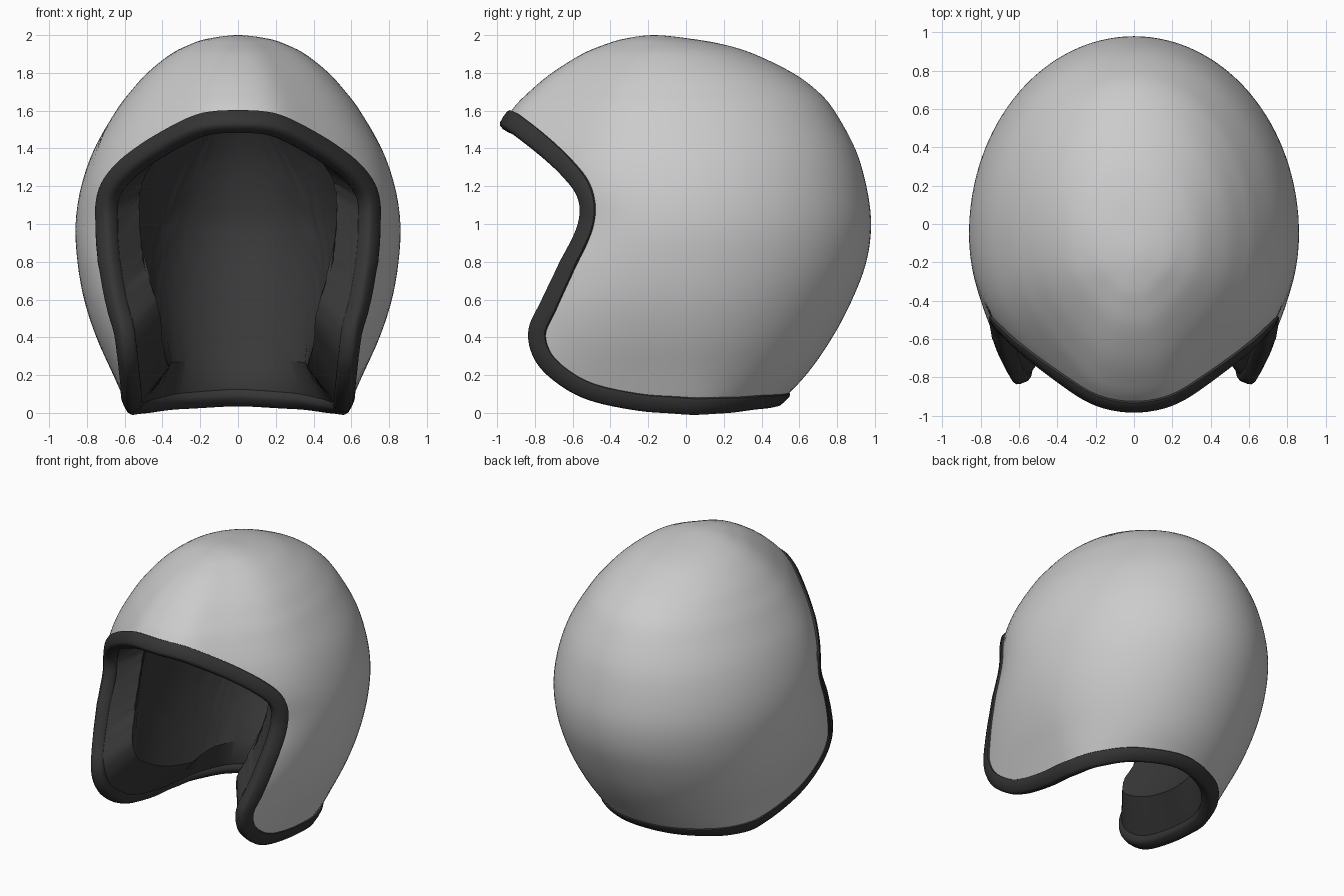
import bpy, math
from mathutils import Vector
from mathutils.bvhtree import BVHTree

if "Cube" in bpy.data.objects:
    bpy.data.objects.remove(bpy.data.objects["Cube"])

CENTRE = Vector((0, 0, 1))
POLE = Vector((0, 0.6, 0.8))


def catmull(p, t):
    a, b, c, d = p
    return 0.5 * (2 * b + (c - a) * t + (2 * a - 5 * b + 4 * c - d) * t * t
                  + (3 * b - a - 3 * c + d) * t ** 3)


# Full head form: height, half width, front y, back y, y of widest point
ROWS = [
    (2.00, 0.00, -0.17, -0.17, -0.17), (1.98, 0.165, -0.33, 0.03, -0.15),
    (1.95, 0.255, -0.43, 0.20, -0.115), (1.90, 0.355, -0.55, 0.36, -0.095),
    (1.80, 0.48, -0.71, 0.565, -0.075), (1.70, 0.57, -0.83, 0.70, -0.065),
    (1.60, 0.645, -0.925, 0.785, -0.06), (1.40, 0.76, -1.05, 0.895, -0.05),
    (1.20, 0.83, -1.09, 0.955, -0.05), (1.00, 0.86, -1.00, 0.98, -0.05),
    (0.80, 0.85, -1.08, 0.955, -0.05), (0.60, 0.815, -1.23, 0.88, -0.05),
    (0.40, 0.75, -1.40, 0.775, -0.05), (0.20, 0.66, -1.60, 0.635, -0.05),
    (0.00, 0.57, -1.75, 0.44, -0.05), (-0.20, 0.47, -1.80, 0.22, -0.05)]


def head_form(steps=12, n=240):
    z, w, f, b, c = ROWS[1]
    rows = [(z, -w, b, f, c)] + ROWS + [tuple(2 * p - q for p, q in zip(ROWS[-1], ROWS[-2]))]
    verts, faces = [], []
    for i in range(1, len(rows) - 2):
        for s in range(steps):
            z, w, f, b, c = (catmull(q, s / steps) for q in zip(*rows[i - 1:i + 3]))
            flank = 1.15 * min(1, max(0, (z - 0.8) / 0.4))   # flatter sides of the brow
            for k in range(n):
                a = 2 * math.pi * k / n
                sy, cx = math.sin(a), math.cos(a)
                x = w * cx * (1 - flank * max(0, -sy) ** 4 * cx * cx)
                verts.append(Vector((x, c + sy * ((b - c) if sy > 0 else (c - f)), z)))
    for r in range(len(verts) // n - 1):
        for k in range(n):
            k2 = (k + 1) % n
            faces.append((r * n + k, r * n + k2, (r + 1) * n + k2, (r + 1) * n + k))
    return BVHTree.FromPolygons(verts, faces)


FORM = head_form()


def hit(direction):
    p, nrm, _, _ = FORM.ray_cast(CENTRE, direction)
    return p, (nrm if nrm.dot(direction) > 0 else -nrm)


# Opening edge, right half from brow to nape, then mirrored and smoothed
HALF = [(0, -.985, 1.52), (.22, -.925, 1.49), (.43, -.785, 1.38), (.595, -.66, 1.26),
        (.68, -.57, 1.14), (.69, -.57, 1.0), (.67, -.66, .8), (.645, -.76, .6),
        (.615, -.835, .44), (.6, -.80, .28), (.59, -.69, .16), (.58, -.52, .065),
        (.575, -.25, .005), (.565, 0, -.012), (.485, .2, .006), (.3, .385, .027), (0, .475, .042)]
ctrl = [Vector(p) for p in HALF]
ctrl += [Vector((-p.x, p.y, p.z)) for p in ctrl[-2:0:-1]]
m = len(ctrl)
edge = []
for i in range(m):
    quad = [ctrl[(i + j) % m] for j in (-1, 0, 1, 2)]
    edge += [hit((catmull(quad, s / 6) - CENTRE).normalized()) for s in range(6)]
N = len(edge)


def on_form(i, back=None, frac=None):
    """Point and normal on the head form, a distance back from the edge or a fraction from the pole."""
    v = edge[i][0] - CENTRE
    d = v.normalized()
    full = POLE.angle(d)
    side = (d - POLE * d.dot(POLE)).normalized()
    a = full - back / v.length if frac is None else full * frac
    return hit(POLE * math.cos(a) + side * math.sin(a))


def grid(name, rows, mat=None, cap=None, closed=False, angle=40):
    verts = [p for r in rows for p in r]
    faces = []
    for r in range(len(rows) if closed else len(rows) - 1):
        r2 = (r + 1) % len(rows)
        for k in range(N):
            k2 = (k + 1) % N
            faces.append((r * N + k, r * N + k2, r2 * N + k2, r2 * N + k))
    if cap:
        verts.append(cap)
        last = (len(rows) - 1) * N
        faces += [(last + k, last + (k + 1) % N, len(verts) - 1) for k in range(N)]
    me = bpy.data.meshes.new(name)
    me.from_pydata(verts, [], faces)
    ob = bpy.data.objects.new(name, me)
    bpy.context.collection.objects.link(ob)
    if mat:
        me.materials.append(mat)
    bpy.ops.object.select_all(action='DESELECT')
    ob.select_set(True)
    bpy.context.view_layer.objects.active = ob
    bpy.ops.object.mode_set(mode='EDIT')
    bpy.ops.mesh.select_all(action='SELECT')
    bpy.ops.mesh.normals_make_consistent(inside=False)
    bpy.ops.object.mode_set(mode='OBJECT')
    bpy.ops.object.shade_smooth_by_angle(angle=math.radians(angle))
    return ob


def material(name, v):
    mat = bpy.data.materials.new(name)
    mat.diffuse_color = (v, v, v, 1)
    mat.use_nodes = True
    mat.node_tree.nodes["Principled BSDF"].inputs["Base Color"].default_value = mat.diffuse_color
    return mat


rubber = material("dark_rubber", 0.035)
cloth = material("dark_lining", 0.04)

# Outer shell
RINGS = 44
rows = [[on_form(i, back=0.03)[0] for i in range(N)]]
rows += [[on_form(i, frac=0.93 * (1 - r / RINGS))[0] for i in range(N)] for r in range(RINGS)]
grid("outer_shell", rows, cap=hit(POLE)[0])

# Edge trim swept round the opening: distance back from lip, height above shell
SECTION = [(.1, -.012), (.097, .006), (.085, .013), (.05, .015), (.015, .012), (0, .002),
           (-.006, -.02), (-.005, -.058), (.006, -.075), (.03, -.084), (.1, -.084)]
rows = [[] for _ in SECTION]
for i in range(N):
    p, n = edge[i]
    t = (edge[(i + 1) % N][0] - edge[i - 1][0]).normalized()
    b = n.cross(t).normalized()
    for row, (back, h) in zip(rows, SECTION):
        row.append(p + b * back + n * h)
grid("edge_trim", rows, rubber, closed=True, angle=50)


# Padded lining, thicker at the cheeks and nape than over the crown
def padding(i, depth=None, **kw):
    p, n = on_form(i, **kw)
    return p - n * (depth if depth else 0.12 + 0.17 * n.x * n.x + 0.06 * max(0, -n.z))


rows = [[padding(i, d, back=b) for i in range(N)] for b, d in ((.03, .07), (.05, .1))]
rows += [[padding(i, back=.19) for i in range(N)]]
rows += [[padding(i, frac=0.82 * (1 - r / 30)) for i in range(N)] for r in range(30)]
p, n = hit(POLE)
grid("padded_lining", rows, cloth, cap=p - n * 0.12, angle=30)
